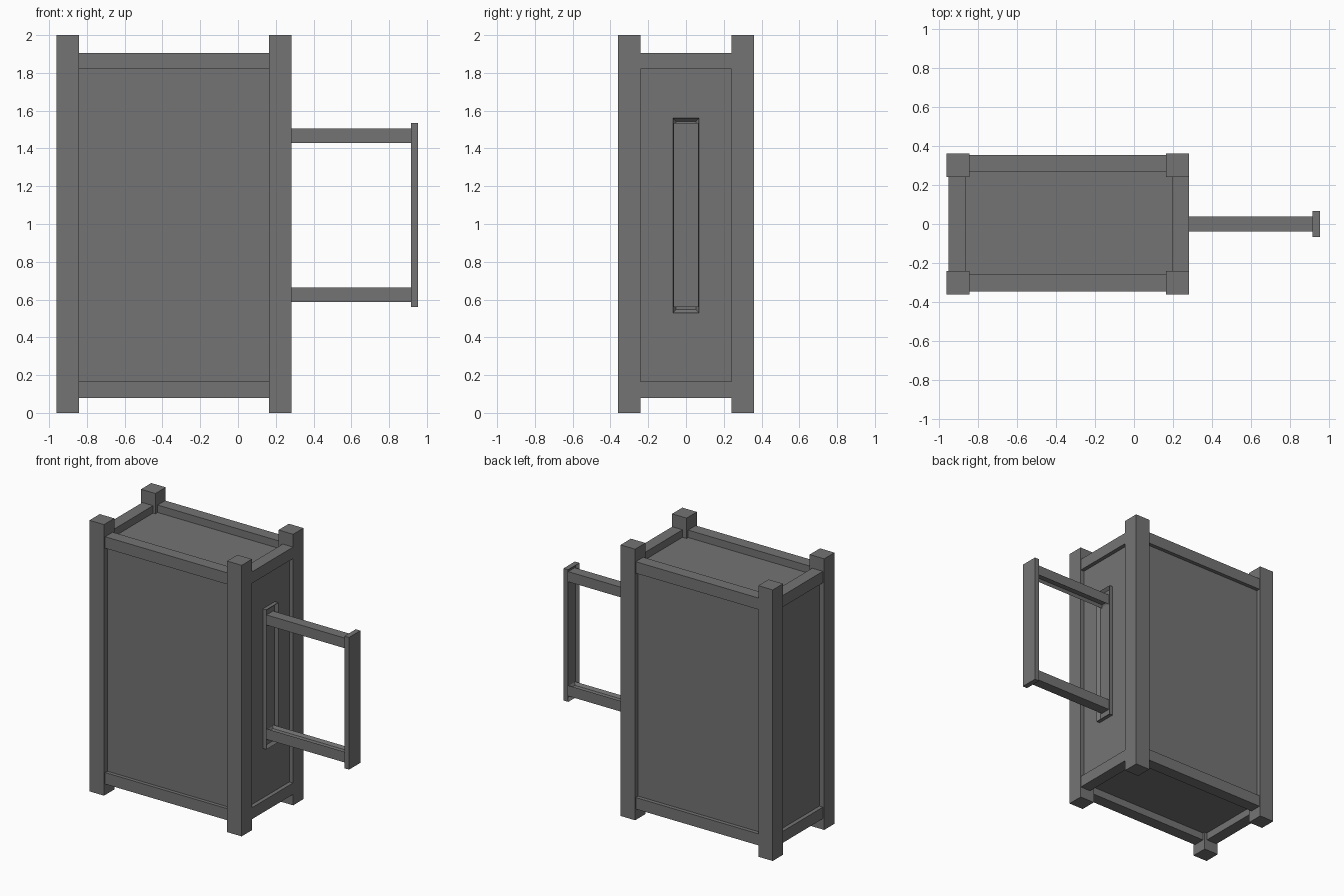
import bpy
import bmesh
from mathutils import Vector

cube = bpy.data.objects.get("Cube")
if cube:
    bpy.data.objects.remove(cube, do_unlink=True)

GREY = (0.175, 0.175, 0.175, 1.0)
mat = bpy.data.materials.new("dark grey")
mat.use_nodes = True
mat.diffuse_color = GREY
mat.node_tree.nodes["Principled BSDF"].inputs["Base Color"].default_value = GREY


def box(name, x, y, z, groove=None, rim=0.025, depth=0.02):
    """Box from (min, max) ranges; groove is the direction of a face to recess."""
    bm = bmesh.new()
    bmesh.ops.create_cube(bm, size=1)
    for v in bm.verts:
        v.co = Vector([r[0] + (c + 0.5) * (r[1] - r[0]) for c, r in zip(v.co, (x, y, z))])
    bm.normal_update()
    if groove:
        face = max(bm.faces, key=lambda f: f.normal.dot(Vector(groove)))
        bmesh.ops.inset_region(bm, faces=[face], thickness=rim)
        for v in face.verts:
            v.co -= Vector(groove) * depth
    mesh = bpy.data.meshes.new(name)
    bm.to_mesh(mesh)
    bm.free()
    mesh.materials.append(mat)
    obj = bpy.data.objects.new(name, mesh)
    bpy.context.collection.objects.link(obj)
    return obj


# Recessed body panels
box("body_panels", (-0.92, 0.252), (-0.32, 0.325), (0.135, 1.85))

# Four corner posts
POST_X = {"right": (-0.96, -0.842), "left": (0.163, 0.282)}
POST_Y = {"front": (-0.36, -0.24), "back": (0.24, 0.36)}
for side, px in POST_X.items():
    for end, py in POST_Y.items():
        box(f"{end}_{side}_post", px, py, (0, 2))

# Rails between the posts, top and bottom
for level, rz in {"bottom": (0.08, 0.165), "top": (1.82, 1.905)}.items():
    box(f"{level}_front_rail", (-0.86, 0.2), (-0.346, -0.258), rz)
    box(f"{level}_back_rail", (-0.86, 0.2), (0.266, 0.353), rz)
    box(f"{level}_right_rail", (-0.949, -0.862), (-0.25, 0.25), rz)
    box(f"{level}_left_rail", (0.197, 0.281), (-0.25, 0.25), rz)

# Side handle: mounting plate, grip and two arms, grooved on the inside
box("handle_mount", (0.24, 0.28), (-0.07, 0.07), (0.53, 1.56), (1, 0, 0))
box("handle_grip", (0.915, 0.953), (-0.066, 0.066), (0.56, 1.535), (-1, 0, 0))
box("upper_handle_arm", (0.255, 0.937), (-0.038, 0.038), (1.43, 1.505), (0, 0, -1), 0.018)
box("lower_handle_arm", (0.255, 0.937), (-0.038, 0.038), (0.587, 0.665), (0, 0, 1), 0.018)
